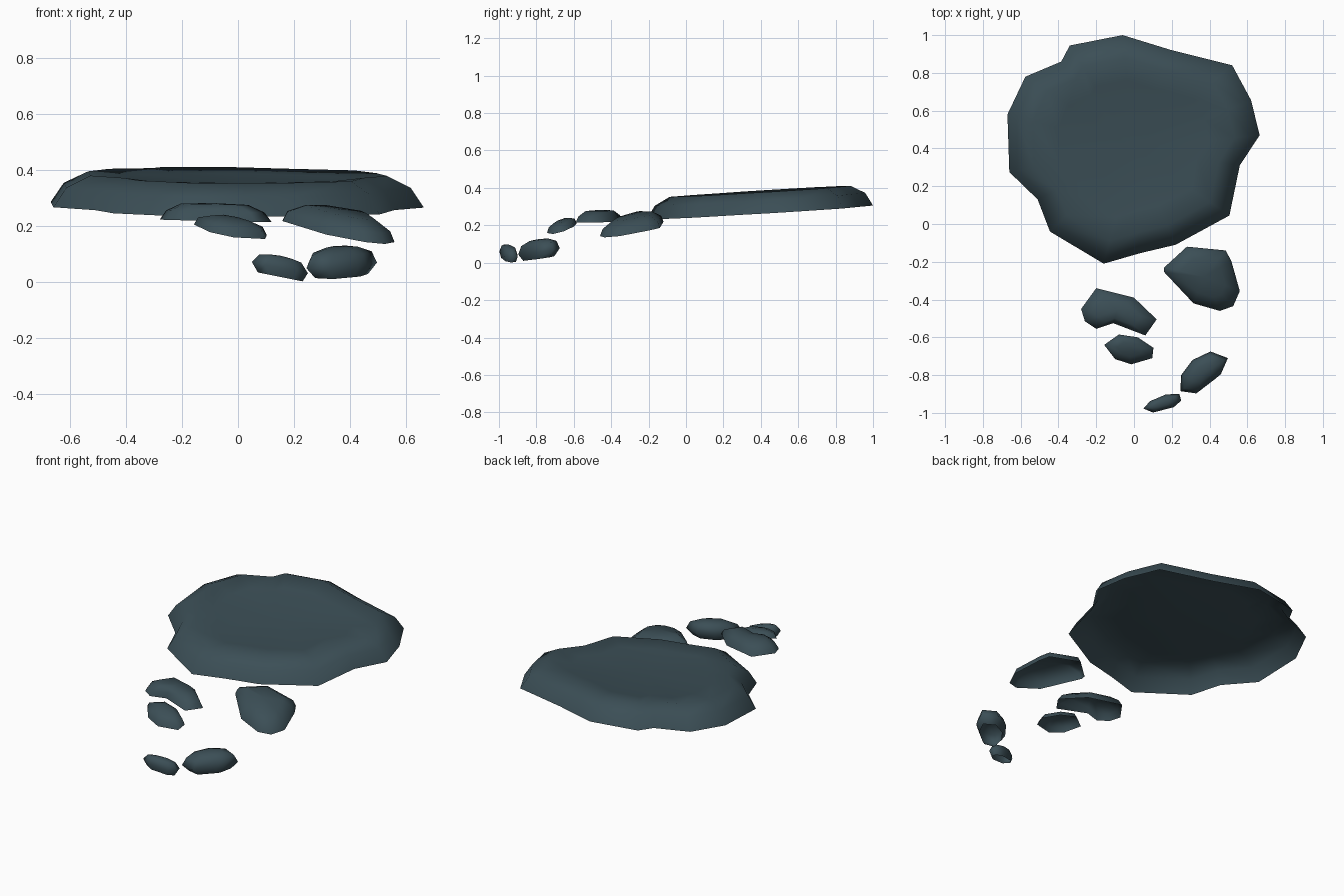
import bpy, bmesh

if "Cube" in bpy.data.objects:
    bpy.data.objects.remove(bpy.data.objects["Cube"])

slate = bpy.data.materials.new("dark_slate")
slate.diffuse_color = (0.044, 0.077, 0.093, 1)
slate.use_nodes = True
slate.node_tree.nodes["Principled BSDF"].inputs["Base Color"].default_value = slate.diffuse_color


def rock(name, outline, centre, plane, layers):
    """Open-bottomed stone shell: scaled copies of an outline on a tilted plane
    (z, slope x, slope y). layers: (scale, height) upward; the last is the middle point."""
    cx, cy = centre
    z0, gx, gy = plane
    bm = bmesh.new()

    def point(x, y, s, h):
        x, y = (x - cx) * s, (y - cy) * s
        return bm.verts.new((cx + x, cy + y, max(0.0, z0 + gx * x + gy * y + h)))

    # outlines run clockwise from above, so reverse them for outward faces
    rings = [[point(x, y, s, h) for x, y in reversed(outline)] for s, h in layers[:-1]]
    n = len(outline)
    for a, b in zip(rings, rings[1:]):
        for i in range(n):
            j = (i + 1) % n
            bm.faces.new((a[i], a[j], b[j], b[i]))
    top = point(cx, cy, 1, layers[-1][1])
    for i in range(n):
        bm.faces.new((rings[-1][i], rings[-1][(i + 1) % n], top))
    bm.normal_update()
    for f in bm.faces:  # worn stone: smooth all over
        f.smooth = True
    me = bpy.data.meshes.new(name)
    bm.to_mesh(me)
    bm.free()
    me.materials.append(slate)
    ob = bpy.data.objects.new(name, me)
    bpy.context.collection.objects.link(ob)
    return ob


# Large flat slab with a shallow dished top
rock("large_slab",
     [(-.34, .945), (-.06, 1), (.20, .92), (.52, .84), (.62, .655), (.665, .47),
      (.56, .31), (.505, .045), (.22, -.11), (.03, -.155), (-.16, -.21), (-.445, -.04),
      (-.51, .13), (-.66, .275), (-.67, .58), (-.575, .78), (-.385, .86)],
     (0, .4), (.268, -.01, .062),
     [(1, 0), (.93, .07), (.8, .113), (.6, .098), (0, .085)])

# Tilted stone beside the slab
rock("right_step_stone",
     [(.16, -.23), (.28, -.12), (.485, -.14), (.515, -.195), (.56, -.355),
      (.525, -.435), (.455, -.46), (.315, -.42), (.16, -.255)],
     (.37, -.28), (.182, -.15, .15),
     [(1, 0), (.92, .035), (.6, .07), (0, .077)])

# Bent stone on the left
rock("left_step_stone",
     [(-.28, -.45), (-.2, -.34), (0, -.39), (.12, -.505), (.06, -.59),
      (-.11, -.525), (-.2, -.555), (-.26, -.515)],
     (-.09, -.46), (.219, -.02, .01),
     [(1, 0), (.88, .033), (.6, .059), (0, .063)])

# Small stone below it
rock("small_left_stone",
     [(-.158, -.64), (-.08, -.585), (.02, -.6), (.103, -.655), (.097, -.71),
      (-.015, -.743), (-.1, -.715)],
     (-.025, -.663), (.182, -.13, .27),
     [(1, 0), (.88, .028), (.5, .044), (0, .047)])

# Chunky pebble at the front right
rock("front_right_pebble",
     [(.25, -.8), (.31, -.72), (.405, -.675), (.497, -.71), (.46, -.795),
      (.43, -.82), (.33, -.897), (.245, -.885)],
     (.37, -.79), (.06, -.03, .16),
     [(.75, -.038), (1, 0), (.85, .042), (.45, .062), (0, .066)])

# Smallest pebble at the front
rock("front_small_pebble",
     [(.05, -.977), (.085, -.938), (.17, -.902), (.24, -.9), (.25, -.935),
      (.21, -.97), (.1, -.998)],
     (.155, -.948), (.05, -.2, 0),
     [(.8, -.033), (1, 0), (.75, .033), (.4, .04), (0, .043)])
